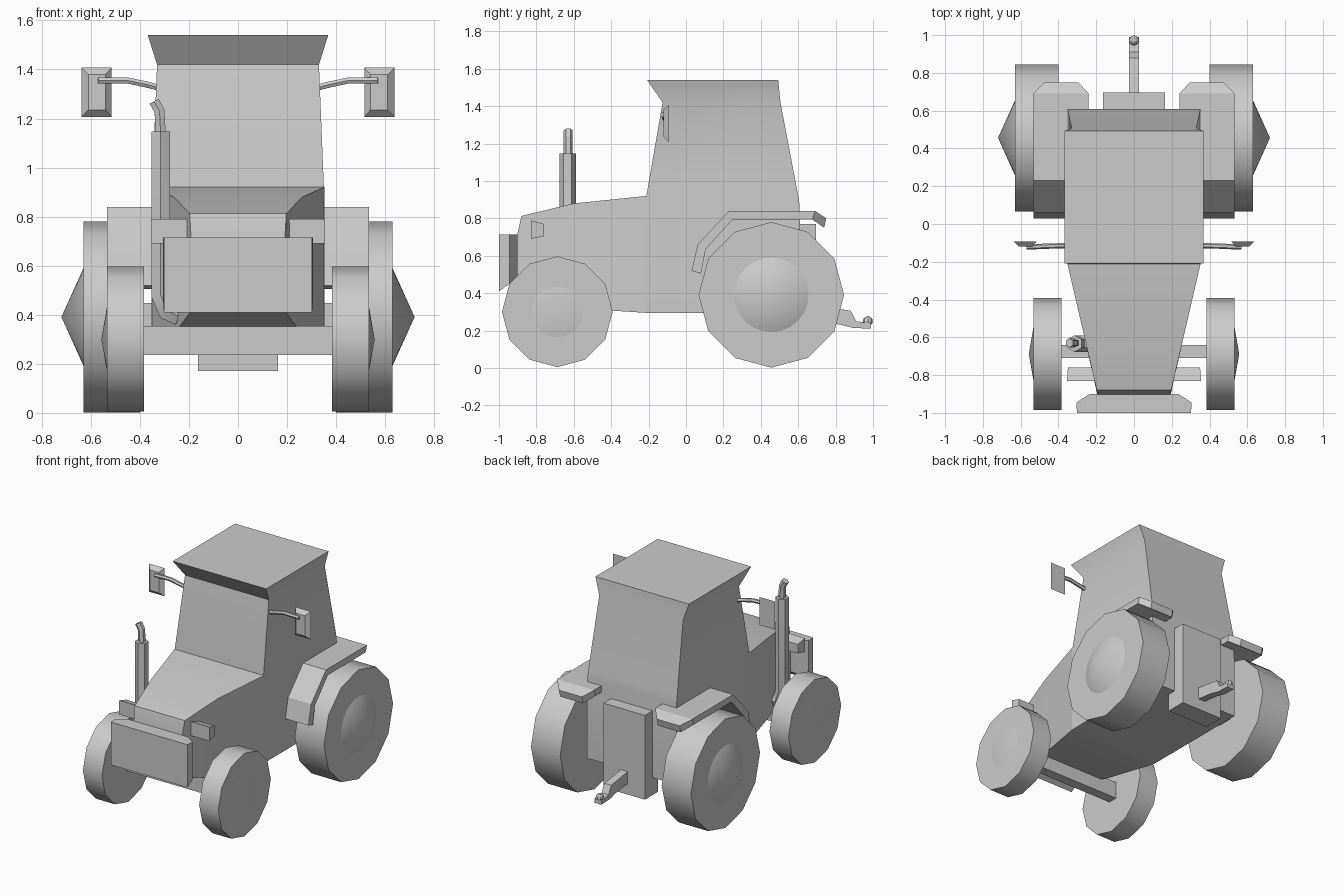
import bpy, bmesh
from math import radians, pi, sin, cos

if "Cube" in bpy.data.objects:
    bpy.data.objects.remove(bpy.data.objects["Cube"])


def finish(name, bm):
    bmesh.ops.recalc_face_normals(bm, faces=bm.faces)
    me = bpy.data.meshes.new(name)
    bm.to_mesh(me)
    bm.free()
    ob = bpy.data.objects.new(name, me)
    bpy.context.collection.objects.link(ob)
    return ob


def loft(name, rings):
    """Skin a series of equal-length point rings and cap both ends."""
    bm = bmesh.new()
    vs = [[bm.verts.new(p) for p in r] for r in rings]
    n = len(rings[0])
    for a, b in zip(vs, vs[1:]):
        for i in range(n):
            j = (i + 1) % n
            bm.faces.new((a[i], a[j], b[j], b[i]))
    bm.faces.new(vs[0])
    bm.faces.new(vs[-1])
    return finish(name, bm)


def rect_z(z, x0, x1, y0, y1):
    return [(x0, y0, z), (x1, y0, z), (x1, y1, z), (x0, y1, z)]


def rect_y(y, x0, x1, z0, z1):
    return [(x0, y, z0), (x1, y, z0), (x1, y, z1), (x0, y, z1)]


def box(name, x0, x1, y0, y1, z0, z1):
    return loft(name, [rect_z(z0, x0, x1, y0, y1), rect_z(z1, x0, x1, y0, y1)])


def disc(x, y, z, r, n):
    return [(x, y + r * sin(2 * pi * i / n), z + r * cos(2 * pi * i / n)) for i in range(n)]


def tube(name, pts, r):
    """Six-sided pipe along a path."""
    cu = bpy.data.curves.new(name, 'CURVE')
    cu.dimensions = '3D'
    cu.bevel_depth = r
    cu.bevel_resolution = 1
    cu.use_fill_caps = True
    sp = cu.splines.new('POLY')
    sp.points.add(len(pts) - 1)
    for p, co in zip(sp.points, pts):
        p.co = (*co, 1)
    ob = bpy.data.objects.new(name, cu)
    bpy.context.collection.objects.link(ob)
    bpy.ops.object.select_all(action='DESELECT')
    ob.select_set(True)
    bpy.context.view_layer.objects.active = ob
    bpy.ops.object.convert(target='MESH')
    return bpy.context.object


def mirror(ob):
    ob.modifiers.new("mirror", 'MIRROR')
    return ob


def wheel(name, y, z, r, x0, x1, hub_r, hub_x):
    mirror(loft(name + "_wheel", [disc(x0, y, z, r, 12), disc(x1, y, z, r, 12)]))
    bm = bmesh.new()
    base = [bm.verts.new(p) for p in disc(x1 - 0.005, y, z, hub_r, 24)]
    tip = bm.verts.new((hub_x, y, z))
    for i in range(24):
        bm.faces.new((base[i], base[(i + 1) % 24], tip))
    bm.faces.new(base)
    mirror(finish(name + "_hub", bm))


# Cab with flared roof
loft("cab", [rect_z(z, -x, x, a, b) for z, x, a, b in (
    (0.295, 0.352, -0.215, 0.61), (0.87, 0.352, -0.215, 0.608),
    (0.92, 0.35, -0.212, 0.60), (1.42, 0.33, -0.125, 0.505), (1.54, 0.368, -0.208, 0.493))])

# Tapered bonnet
nose = [(-0.19, -0.905, 0.42), (0.19, -0.905, 0.42), (0.19, -0.905, 0.70), (-0.19, -0.905, 0.70)]
brow = [(-0.195, -0.90, 0.41), (0.195, -0.90, 0.41), (0.197, -0.88, 0.813), (-0.197, -0.88, 0.813)]
loft("bonnet", [nose, brow, rect_y(-0.6, -0.262, 0.262, 0.32, 0.88),
                rect_y(-0.212, -0.352, 0.352, 0.295, 0.92)])

# Front ballast block, chamfered behind and sloping below
loft("front_ballast", [rect_y(-1.0, -0.302, 0.302, 0.41, 0.715),
                       rect_y(-0.945, -0.305, 0.305, 0.449, 0.715),
                       rect_y(-0.9, -0.235, 0.235, 0.48, 0.715)])

# Headlamps
mirror(loft("headlamp", [rect_y(-0.83, 0.18, 0.355, 0.69, 0.79),
                         rect_y(-0.76, 0.18, 0.35, 0.705, 0.77)]))

# Wheels and axles
wheel("rear", 0.456, 0.391, 0.389, 0.40, 0.63, 0.21, 0.72)
wheel("front", -0.688, 0.301, 0.296, 0.383, 0.533, 0.165, 0.557)
box("front_axle", -0.39, 0.39, -0.71, -0.64, 0.235, 0.355)
box("rear_axle", -0.41, 0.41, 0.40, 0.51, 0.335, 0.447)

# Rear fenders: thick bent strip with narrowed tail
outer = [(0.03, 0.52), (0.062, 0.66), (0.23, 0.84), (0.69, 0.84), (0.75, 0.80)]
inner = [(0.08, 0.505), (0.105, 0.635), (0.25, 0.795), (0.675, 0.795), (0.738, 0.75)]
rings = []
for i, ((yo, zo), (yi, zi)) in enumerate(zip(outer, inner)):
    a, b = (0.295, 0.475) if i == 4 else (0.24, 0.533)
    rings.append([(a, yo, zo), (b, yo, zo), (b, yi, zi), (a, yi, zi)])
mirror(loft("rear_fender", rings))

# Rear gearbox housing and tow hitch
box("rear_housing", -0.163, 0.163, 0.55, 0.695, 0.17, 0.77)
top = [(0.68, 0.335), (0.88, 0.307), (0.91, 0.25), (0.99, 0.238)]
low = [(0.68, 0.25), (0.82, 0.233), (0.89, 0.215), (0.99, 0.21)]
loft("tow_hitch", [[(-0.027, a, b), (0.027, a, b), (0.027, c, d), (-0.027, c, d)]
                   for (a, b), (c, d) in zip(top, low)])
bm = bmesh.new()
bmesh.ops.create_uvsphere(bm, u_segments=8, v_segments=6, radius=0.027)
bmesh.ops.translate(bm, verts=bm.verts, vec=(0, 0.972, 0.25))
finish("hitch_ball", bm)

# Exhaust stack and bent outlet
tube("exhaust_stack", [(-0.24, -0.633, 0.395), (-0.29, -0.633, 0.415), (-0.315, -0.633, 0.48),
                       (-0.315, -0.633, 1.147)], 0.044)
tube("exhaust_outlet", [(-0.315, -0.63, 1.13), (-0.32, -0.63, 1.23), (-0.342, -0.63, 1.27)], 0.024)

# Wing mirrors on bent arms
mirror(tube("mirror_arm", [(0.32, -0.11, 1.325), (0.37, -0.115, 1.338), (0.45, -0.117, 1.355),
                           (0.57, -0.122, 1.355)], 0.014))
mirror(loft("wing_mirror", [rect_y(-0.092, 0.515, 0.638, 1.207, 1.407),
                            rect_y(-0.12, 0.54, 0.61, 1.235, 1.38)]))

# Smooth shading with sharp edges kept
for ob in list(bpy.context.scene.objects):
    bpy.ops.object.select_all(action='DESELECT')
    ob.select_set(True)
    bpy.context.view_layer.objects.active = ob
    limit = 35 if ("wheel" in ob.name or "hub" in ob.name) else 25
    bpy.ops.object.shade_smooth_by_angle(angle=radians(limit))
